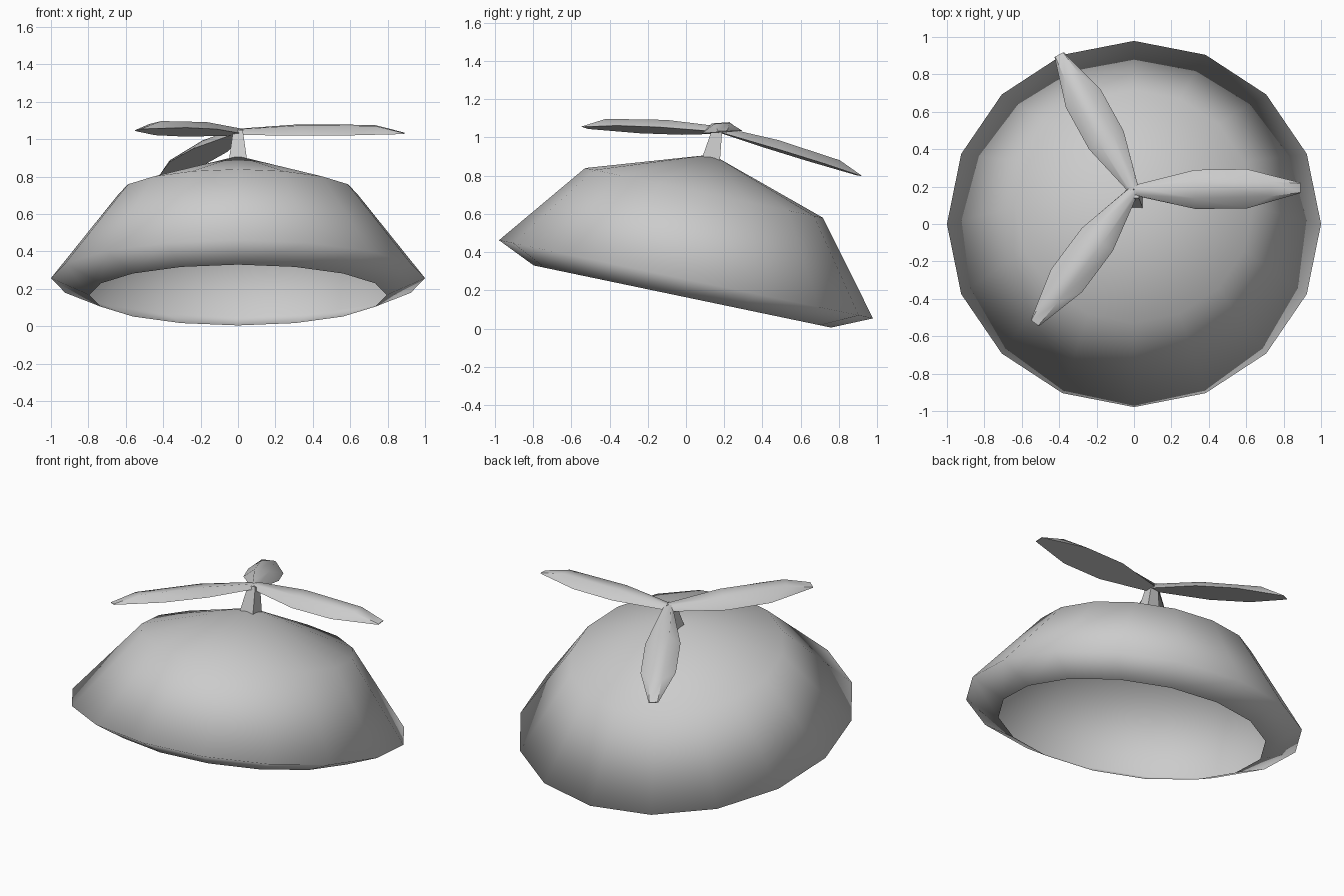
import bpy, bmesh, math
from mathutils import Vector, Matrix

if "Cube" in bpy.data.objects:
    bpy.data.objects.remove(bpy.data.objects["Cube"])

TILT = Matrix.Translation((0, 0, 0.2575)) @ Matrix.Rotation(math.radians(-11.8), 4, 'X')


def finish(name, bm, matrix=None, smooth=True, recalc=True):
    if matrix:
        bm.transform(matrix)
    if recalc:
        bmesh.ops.recalc_face_normals(bm, faces=bm.faces)
    for f in bm.faces:
        f.smooth = smooth
    me = bpy.data.meshes.new(name)
    bm.to_mesh(me)
    bm.free()
    ob = bpy.data.objects.new(name, me)
    bpy.context.collection.objects.link(ob)
    return ob


# Hat shell: open at the bottom, turned-in lip, 16 sides, tilted backwards
bm = bmesh.new()
N = 16
rings = []
for r, h in [(0.795, -0.092), (1.0, 0.0), (0.636, 0.462)]:
    rings.append([bm.verts.new((r * math.cos(2 * math.pi * i / N),
                                r * math.sin(2 * math.pi * i / N), h)) for i in range(N)])
for a, b in zip(rings, rings[1:]):
    for i in range(N):
        j = (i + 1) % N
        bm.faces.new((a[i], a[j], b[j], b[i]))
apex = bm.verts.new((0, 0, 0.667))
for i in range(N):
    bm.faces.new((rings[-1][i], rings[-1][(i + 1) % N], apex))
finish("hat_shell", bm, TILT, recalc=False)

# Tapered square stem on the crown
bm = bmesh.new()
bmesh.ops.create_cone(bm, cap_ends=True, segments=4, radius1=0.068, radius2=0.036, depth=0.17,
                      matrix=Matrix.Translation((0, 0, 0.72)) @ Matrix.Rotation(math.pi / 4, 4, 'Z'))
finish("stem", bm, TILT, smooth=False)

# Propeller blades: flat underside, low rounded ridge on top
HUB = Vector((0, 0.18, 1.025))
# edge position, edge half width, ridge position, ridge half width, ridge height
STATIONS = [(0.0, 0.028, 0.0, 0.02, 0.03), (0.37, 0.105, 0.37, 0.045, 0.05),
            (0.68, 0.105, 0.82, 0.04, 0.045), (1.0, 0.028, 1.0, 0.024, 0.004)]


def blade(name, tip, up):
    span = Vector(tip) - HUB
    side = Vector(up).cross(span).normalized()
    n = span.cross(side).normalized()
    bm = bmesh.new()
    secs = []
    for s, w, rs, rw, h in STATIONS:
        pts = [span * s - side * w, span * s + side * w,
               span * rs + side * rw + n * h, span * rs - side * rw + n * h]
        secs.append([bm.verts.new(HUB + p) for p in pts])
    for a, b in zip(secs, secs[1:]):
        for i in range(4):
            j = (i + 1) % 4
            bm.faces.new((a[i], a[j], b[j], b[i]))
    bm.faces.new(secs[0])
    bm.faces.new(secs[-1])
    ob = finish(name, bm)
    bpy.ops.object.select_all(action='DESELECT')
    bpy.context.view_layer.objects.active = ob
    ob.select_set(True)
    bpy.ops.object.shade_smooth_by_angle(angle=math.radians(50))


blade("blade_right", (0.89, 0.193, 1.03), (0, -0.07, 1))
blade("blade_back", (-0.40, 0.905, 0.80), (-0.06, 0.28, 1))
blade("blade_front", (-0.53, -0.53, 1.05), (-0.14, 0.14, 1))
